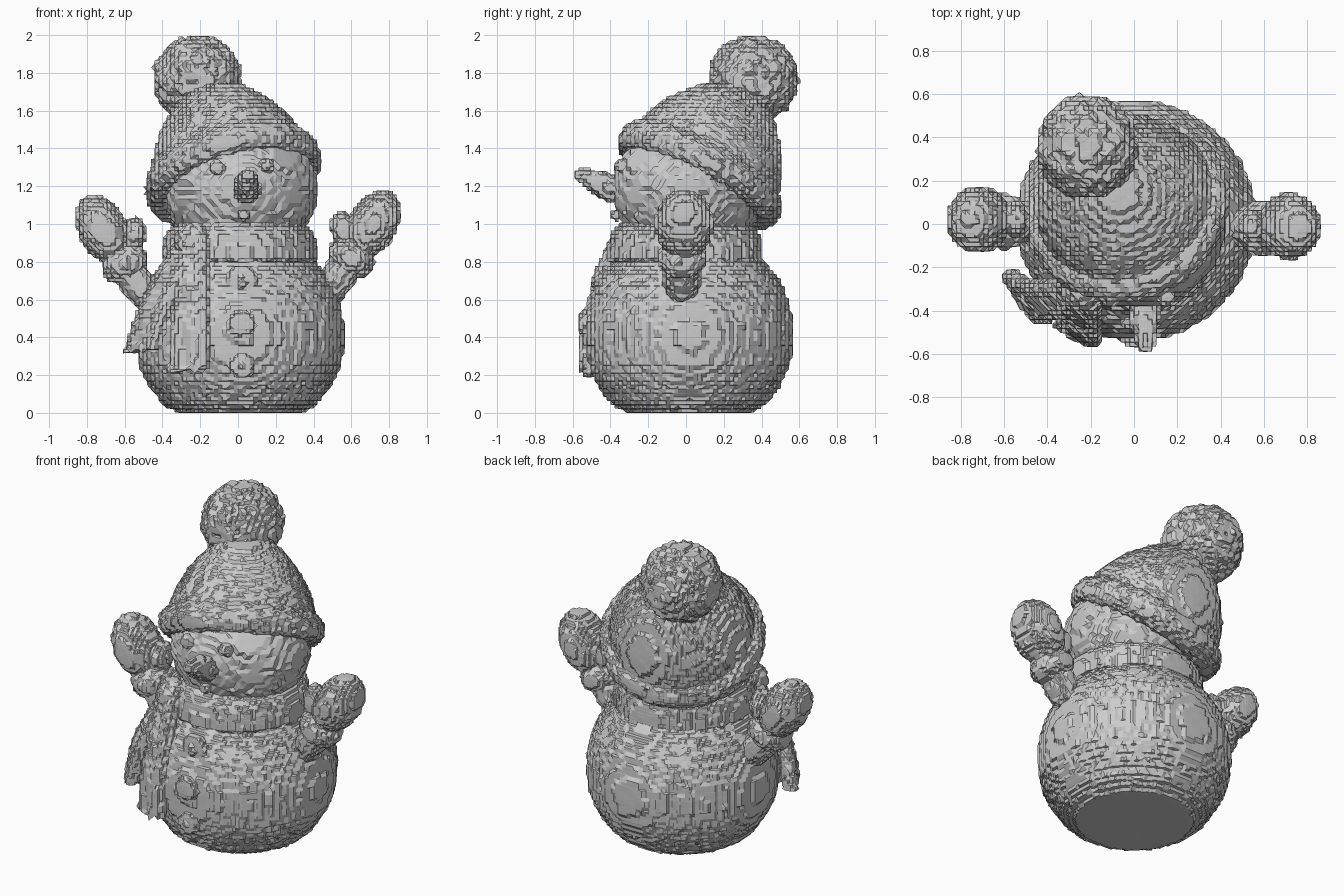
import bpy, bmesh
from math import sin, cos, pi, copysign
from mathutils import Vector, Matrix, noise

if "Cube" in bpy.data.objects:
    bpy.data.objects.remove(bpy.data.objects["Cube"])

CELL = 0.021  # lattice step that gives the chiselled, stepped surface


def smooth_path(points, steps):
    """Catmull-Rom curve through the points."""
    p = [Vector(q) for q in points]
    p = [2 * p[0] - p[1]] + p + [2 * p[-1] - p[-2]]
    out = []
    for i in range(1, len(p) - 2):
        a, b, c, d = p[i - 1:i + 3]
        for k in range(steps):
            t = k / steps
            out.append(0.5 * (2 * b + (c - a) * t + (2 * a - 5 * b + 4 * c - d) * t * t
                              + (3 * b - a - 3 * c + d) * t ** 3))
    return out + [p[-2]]


def finish(bm, name, rough=0.006):
    """Roughen, pull most of the way to the lattice and make a flat-shaded object."""
    bmesh.ops.remove_doubles(bm, verts=bm.verts, dist=1e-5)
    bmesh.ops.recalc_face_normals(bm, faces=bm.faces)
    bm.normal_update()
    moves = [v.normal * noise.noise(v.co * 22) * rough for v in bm.verts]
    for v, m in zip(bm.verts, moves):
        v.co += m
        snapped = Vector([round(c / CELL) * CELL for c in v.co])
        v.co = v.co.lerp(snapped, 0.75)
        v.co.z = max(v.co.z, 0)
    bmesh.ops.dissolve_degenerate(bm, edges=bm.edges, dist=1e-4)
    me = bpy.data.meshes.new(name)
    bm.to_mesh(me)
    bm.free()
    ob = bpy.data.objects.new(name, me)
    bpy.context.collection.objects.link(ob)
    return ob


def skin(bm, rings):
    """Bridge rings of equal length and cap both ends."""
    vs = [[bm.verts.new(c) for c in r] for r in rings]
    n = len(vs[0])
    for a, b in zip(vs, vs[1:]):
        for j in range(n):
            bm.faces.new((a[j], a[(j + 1) % n], b[(j + 1) % n], b[j]))
    caps = [bm.faces.new(vs[0]), bm.faces.new(vs[-1])]
    bmesh.ops.poke(bm, faces=caps)


def revolve(name, profile, center=(0, 0, 0), axis=(0, 0, 1), segs=140, steps=8, rough=0.006):
    rot = Vector((0, 0, 1)).rotation_difference(Vector(axis))
    rings = []
    for q in smooth_path([(r, 0, h) for r, h in profile], steps):
        r = max(q.x, 0.002)
        rings.append([Vector(center) + rot @ Vector((r * cos(2 * pi * j / segs),
                      r * sin(2 * pi * j / segs), q.z)) for j in range(segs)])
    bm = bmesh.new()
    skin(bm, rings)
    return finish(bm, name, rough)


def ellipsoid(name, center, radii, axis=(0, 0, 1), sub=5, rough=0.006):
    rot = Vector((0, 0, 1)).rotation_difference(Vector(axis)).to_matrix().to_4x4()
    m = Matrix.Translation(center) @ rot @ Matrix.Diagonal((*radii, 1))
    bm = bmesh.new()
    bmesh.ops.create_icosphere(bm, subdivisions=sub, radius=1, matrix=m)
    return finish(bm, name, rough)


def scarf_tail(name, path, widths, thick):
    """Flat strip hanging over the body, facing away from the centre line."""
    pts = smooth_path(path, 24)
    rings = []
    for i, p in enumerate(pts):
        t = i / (len(pts) - 1)
        w = widths[0] + (widths[1] - widths[0]) * t
        n = Vector((p.x, p.y, 0)).normalized()
        s = Vector((-n.y, n.x, 0))
        ring = []
        for j in range(48):
            a = 2 * pi * j / 48
            u = copysign(abs(cos(a)) ** 0.6, cos(a))
            v = copysign(abs(sin(a)) ** 0.5, sin(a))
            fringe = 0.015 * sin(u * 9) * max(0, t - 0.85) / 0.15
            ring.append(p + s * w * u + n * thick * v + Vector((0, 0, fringe)))
        rings.append(ring)
    bm = bmesh.new()
    skin(bm, rings)
    return finish(bm, name)


# Body with a flat base
revolve("body", [(0, 0), (0.15, 0), (0.31, 0), (0.41, 0.05), (0.485, 0.15), (0.535, 0.26), (0.553, 0.4),
                 (0.543, 0.52), (0.505, 0.65), (0.445, 0.75), (0.37, 0.83), (0.3, 0.9), (0, 0.95)],
        (0.01, 0.015, 0), segs=160)

# Head, nose, eyes and mouth
ellipsoid("head", (0.015, 0.01, 1.18), (0.405, 0.395, 0.37))
revolve("nose", [(0.075, 0), (0.07, 0.08), (0.05, 0.17), (0.03, 0.23), (0.0, 0.25)],
        (0.045, -0.365, 1.175), (0.04, -0.91, 0.4), segs=40)
for name, pos, r in (("eye_left", (-0.11, -0.345, 1.3), 0.042), ("eye_right", (0.15, -0.335, 1.31), 0.042),
                     ("mouth", (0.03, -0.37, 1.05), 0.032)):
    ellipsoid(name, pos, (r, r, r), sub=3)

# Hat: dome, rolled brim and pompom share one tilted axis
brim_at = Vector((-0.02, 0.06, 1.235))
tilt = Vector((-0.24, 0.46, 0.855)).normalized()
revolve("hat", [(0.38, -0.04), (0.42, 0.03), (0.415, 0.13), (0.375, 0.25), (0.3, 0.37),
                (0.2, 0.48), (0.09, 0.55), (0, 0.57)], brim_at, tilt, steps=9)
revolve("hat_brim", [(0.405 + 0.07 * cos(a * pi / 6), 0.03 + 0.085 * sin(a * pi / 6)) for a in range(-6, 7)],
        brim_at, tilt, steps=4, rough=0.01)
ellipsoid("hat_ornament", (-0.3, -0.26, 1.32), (0.04, 0.04, 0.045), sub=3)
ellipsoid("pompom", (-0.215, 0.355, 1.765), (0.23, 0.237, 0.23), rough=0.022)

# Scarf: neck band, knot and two hanging tails
revolve("scarf_band", [(0.3, 0.805), (0.4, 0.808), (0.41, 0.83), (0.405, 0.9), (0.385, 0.96), (0.33, 1.01)],
        (0.01, -0.005, 0))
ellipsoid("scarf_knot", (-0.24, -0.31, 0.91), (0.1, 0.09, 0.1), sub=4)
scarf_tail("scarf_tail_front", [(-0.23, -0.33, 0.94), (-0.24, -0.405, 0.75), (-0.25, -0.475, 0.5),
                                (-0.26, -0.495, 0.23)], (0.08, 0.115), 0.045)
scarf_tail("scarf_tail_side", [(-0.27, -0.3, 0.9), (-0.37, -0.34, 0.7), (-0.45, -0.35, 0.52),
                               (-0.51, -0.33, 0.33)], (0.08, 0.14), 0.045)

# Buttons down the front
for i, (y, z, r) in enumerate(((-0.455, 0.7, 0.085), (-0.535, 0.47, 0.075), (-0.515, 0.25, 0.07))):
    ellipsoid(f"button_{i + 1}", (0.02, y, z), (r, 0.04, r), sub=4)

# Raised arms with cuffs, mittens and thumbs, mirrored; the left one sits slightly lower
for side, s, dz in (("right", 1, 0), ("left", -1, -0.03)):
    up = Vector((s * 0.48, 0, 0.88))
    y = -0.01 if s > 0 else 0.02
    ellipsoid(f"arm_{side}", (s * 0.54, y - 0.01, 0.73 + dz), (0.09, 0.1, 0.18), up, sub=4)
    ellipsoid(f"cuff_{side}", (s * 0.6, y - 0.01, 0.82 + dz), (0.13, 0.13, 0.1), up, sub=4)
    ellipsoid(f"mitten_{side}", (s * 0.715, y, 1.0 + dz), (0.13, 0.155, 0.195), up)
    ellipsoid(f"thumb_{side}", (s * 0.555, y, 0.97 + dz), (0.065, 0.08, 0.1), (-s * 0.2, 0, 1), sub=4)
